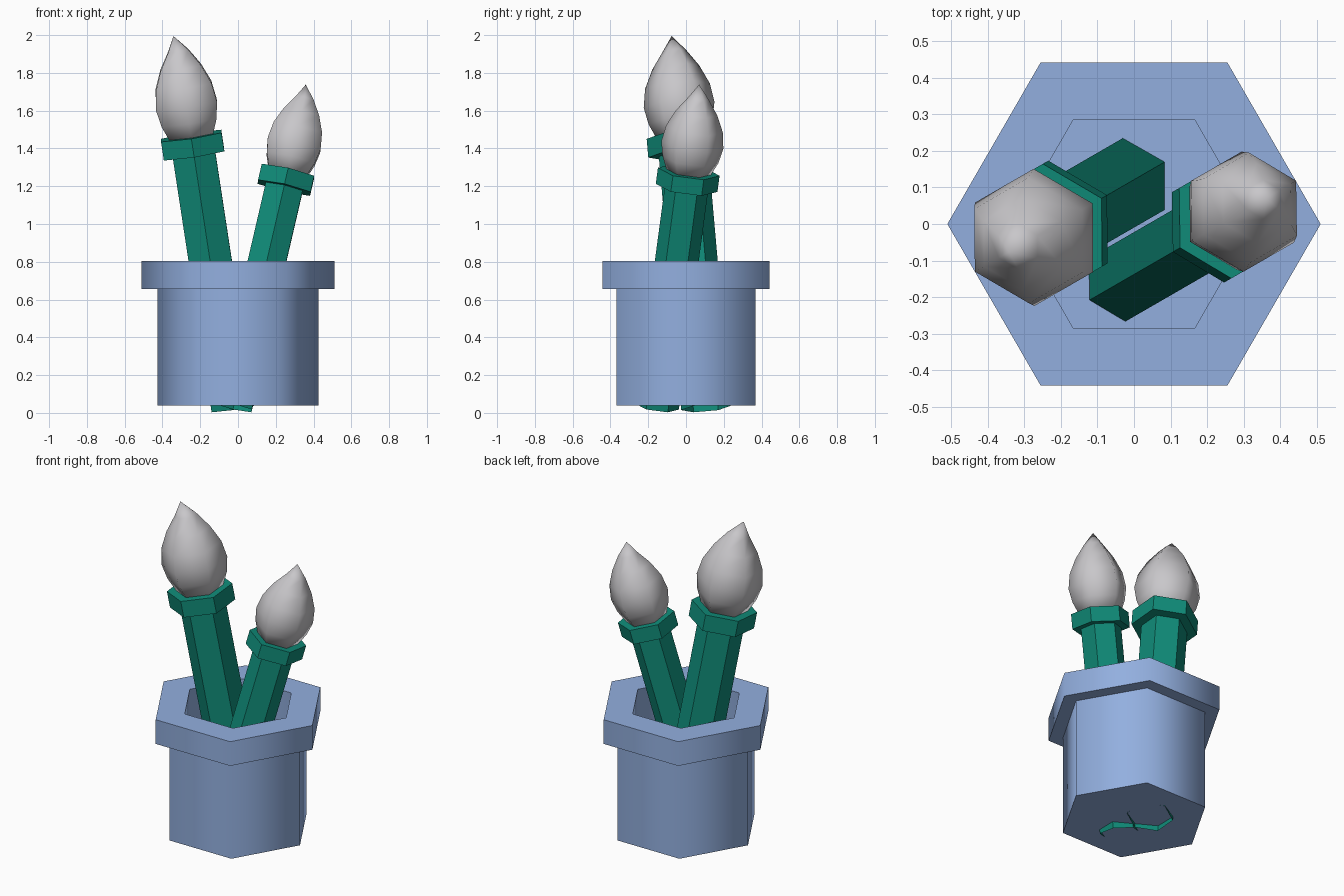
import bpy, bmesh, math
from mathutils import Matrix

if "Cube" in bpy.data.objects:
    bpy.data.objects.remove(bpy.data.objects["Cube"])


def material(name, rgb):
    m = bpy.data.materials.new(name)
    m.diffuse_color = (*rgb, 1)
    m.use_nodes = True
    m.node_tree.nodes["Principled BSDF"].inputs["Base Color"].default_value = m.diffuse_color
    return m


BLUE = material("pot_blue", (0.29, 0.43, 0.74))
GREEN = material("stem_green", (0.005, 0.26, 0.19))
GREY = material("bud_grey", (0.58, 0.57, 0.59))


def hex_lathe(name, profile, mat, smooth=0, start=True, end=True,
              matrix=Matrix(), bend=0.0):
    """Six-sided lathe of (radius, z) points; radius 0 makes a single tip."""
    bm = bmesh.new()
    rings = []
    for r, z in profile:
        if r == 0:
            rings.append([bm.verts.new((bend, 0, z))])
        else:
            rings.append([bm.verts.new((r * math.cos(k * math.pi / 3),
                                        r * math.sin(k * math.pi / 3), z))
                          for k in range(6)])
    for a, b in zip(rings, rings[1:]):
        for k in range(6):
            n = (k + 1) % 6
            if len(b) == 1:
                bm.faces.new((a[k], a[n], b[0]))
            else:
                bm.faces.new((a[k], a[n], b[n], b[k]))
    if start:
        bm.faces.new(rings[0][::-1])
    if end and len(rings[-1]) == 6:
        bm.faces.new(rings[-1])
    bmesh.ops.recalc_face_normals(bm, faces=bm.faces)
    for f in bm.faces:
        f.smooth = smooth > 0
    me = bpy.data.meshes.new(name)
    bm.to_mesh(me)
    bm.free()
    if smooth:
        me.set_sharp_from_angle(angle=math.radians(smooth))
    me.materials.append(mat)
    ob = bpy.data.objects.new(name, me)
    ob.matrix_world = matrix
    bpy.context.collection.objects.link(ob)
    return ob


# Hollow pot with a wide rim
hex_lathe("pot", [(0.425, 0.04), (0.425, 0.655), (0.51, 0.655), (0.51, 0.805),
                  (0.33, 0.805), (0.33, 0.05)], BLUE, smooth=65)


def flower(label, base, tilt, scale):
    m = (Matrix.Translation(base) @ Matrix.Rotation(math.radians(30), 4, 'Z')
         @ Matrix.Rotation(math.radians(tilt), 4, 'Y') @ Matrix.Scale(scale, 4))
    # Open-bottomed stem
    hex_lathe(label + "_stem", [(0.131, 0), (0.131, 1.37)], GREEN,
              start=False, end=False, matrix=m)
    # Collar under the bud
    hex_lathe(label + "_collar", [(0.187, 1.363), (0.187, 1.463)], GREEN, matrix=m)
    # Pointed bud, tip slightly bent
    hex_lathe(label + "_bud", [(0.13, 1.45), (0.17, 1.54), (0.188, 1.63),
                               (0.172, 1.73), (0.125, 1.83), (0.062, 1.92),
                               (0, 2.002)], GREY, smooth=80, matrix=m, bend=-0.015)


flower("tall", (-0.028, 0.105, 0.026), -10, 1.0)
flower("short", (-0.025, -0.152, 0.033), 15, 0.88)
